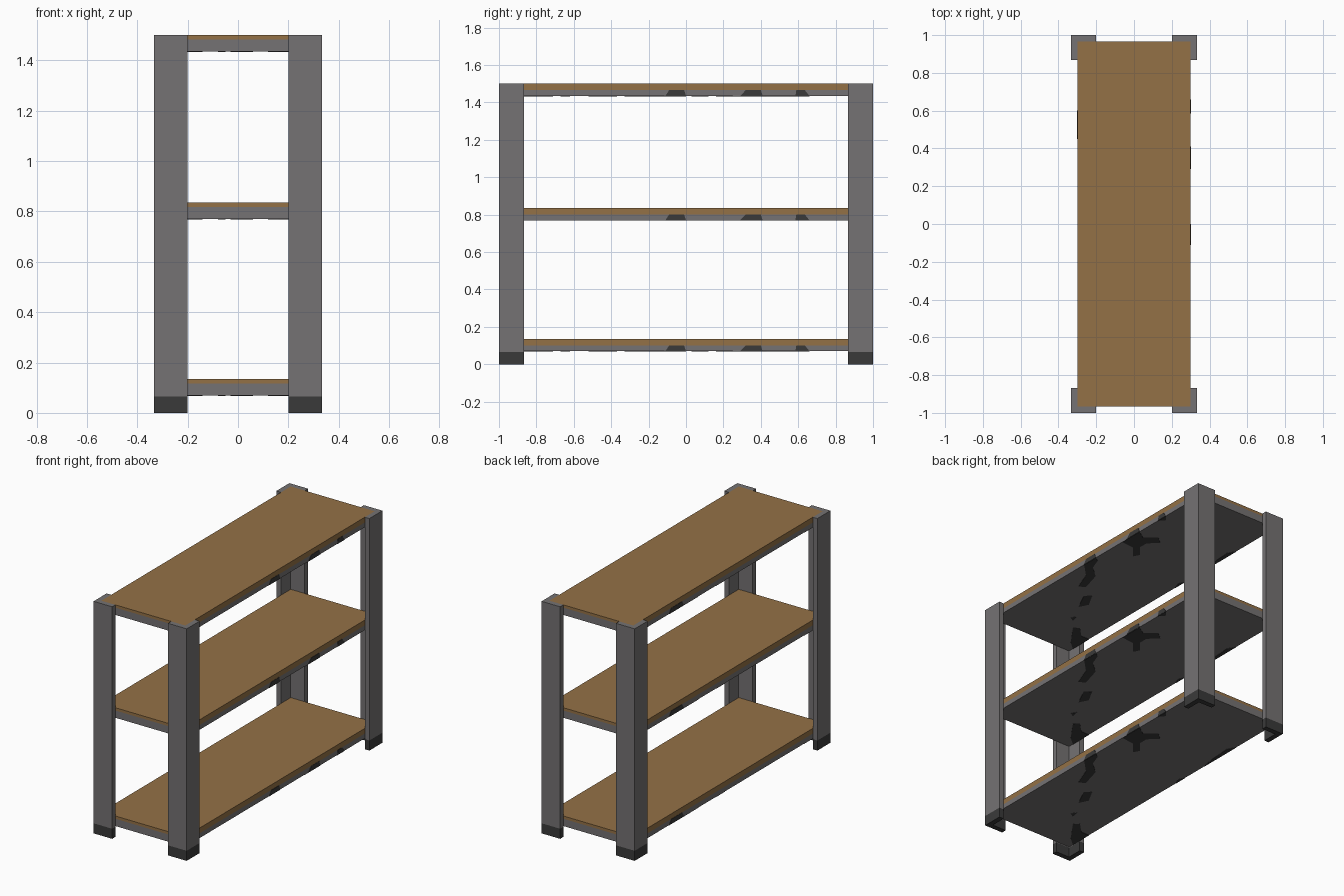
import bpy, bmesh
from mathutils import Vector

if "Cube" in bpy.data.objects:
    bpy.data.objects.remove(bpy.data.objects["Cube"])


def material(name, rgb):
    m = bpy.data.materials.new(name)
    lin = [((c / 255 + 0.055) / 1.055) ** 2.4 for c in rgb]
    m.diffuse_color = (*lin, 1)
    m.use_nodes = True
    m.node_tree.nodes["Principled BSDF"].inputs["Base Color"].default_value = m.diffuse_color
    return m


GREY = material("grey metal", (117, 114, 115))
WOOD = material("brown wood", (148, 113, 70))
DARK = material("dark rubber", (58, 58, 58))


def finish(bm, name, *mats):
    bmesh.ops.recalc_face_normals(bm, faces=bm.faces)
    me = bpy.data.meshes.new(name)
    bm.to_mesh(me)
    bm.free()
    for m in mats:
        me.materials.append(m)
    ob = bpy.data.objects.new(name, me)
    bpy.context.collection.objects.link(ob)
    return ob


def add_prism(bm, pts, offset):
    """Extrude a flat outline of 3D points along an offset."""
    f = bm.faces.new([bm.verts.new(p) for p in pts])
    r = bmesh.ops.extrude_face_region(bm, geom=[f], use_keep_orig=True)
    vs = [v for v in r["geom"] if isinstance(v, bmesh.types.BMVert)]
    bmesh.ops.translate(bm, verts=vs, vec=Vector(offset))


# Corner posts: L-shaped angle profile with a dark foot
X, Y, ARM, T = 0.333, 1.0, 0.133, 0.033
L = [(X, Y), (X - ARM, Y), (X - ARM, Y - T), (X - T, Y - T),
     (X - T, Y - ARM), (X, Y - ARM)]
for sx, side in ((-1, "left"), (1, "right")):
    for sy, end in ((-1, "front"), (1, "back")):
        for part, z0, z1, mat in (("foot", 0, 0.065, DARK), ("post", 0.065, 1.5, GREY)):
            bm = bmesh.new()
            add_prism(bm, [(sx * x, sy * y, z0) for x, y in L], (0, 0, z1 - z0))
            finish(bm, f"{end}_{side}_{part}", mat)

# Dark worn patches: (y bottom from, to, y top from, to) on the shelf edges
EDGE = {1: [(-0.11, 0.0, -0.09, -0.01), (0.29, 0.41, 0.32, 0.40), (0.585, 0.66, 0.59, 0.635)],
        -1: [(0.45, 0.6, 0.47, 0.58)]}
# Outlines of worn patches on the shelf undersides
UNDER = [
    [(0.3, 0.25), (0.3, 0.41), (0.24, 0.37), (0.17, 0.43), (0.12, 0.39),
     (0.18, 0.33), (0.18, 0.27), (0.12, 0.2), (0.14, 0.16), (0.21, 0.24)],
    [(0.3, -0.11), (0.3, 0.0), (0.27, -0.02), (0.24, -0.1), (0.16, -0.17),
     (0.12, -0.31), (0.16, -0.33), (0.21, -0.2)],
    [(0.06, -0.4), (0.02, -0.37), (-0.03, -0.46), (0.0, -0.52)],
    [(-0.07, -0.62), (-0.05, -0.65), (-0.08, -0.67)],
    [(-0.14, -0.74), (-0.17, -0.71), (-0.24, -0.78), (-0.3, -0.78),
     (-0.3, -0.93), (-0.24, -0.88)],
    [(0.3, 0.585), (0.3, 0.66), (0.27, 0.62)],
    [(-0.3, 0.3), (-0.3, 0.6), (-0.27, 0.55), (-0.28, 0.4)],
    [(-0.3, 0.03), (-0.3, 0.12), (-0.28, 0.08)],
]

HX, HY, H, E = 0.3, 0.967, 0.065, 0.002
for name, top in (("bottom", 0.135), ("middle", 0.835), ("top", 1.5)):
    z = top - H
    # Shelf: wooden top on a grey tray; the wood band is deeper on the long sides
    bm = bmesh.new()
    add_prism(bm, [(-HX, -HY, z), (HX, -HY, z), (HX, HY, z), (-HX, HY, z)], (0, 0, H))
    for d in (0.034, 0.018):
        bmesh.ops.bisect_plane(bm, geom=bm.verts[:] + bm.edges[:] + bm.faces[:],
                               plane_co=(0, 0, top - d), plane_no=(0, 0, 1))
    bmesh.ops.recalc_face_normals(bm, faces=bm.faces)
    for f in bm.faces:
        band = 0.034 if abs(f.normal.x) > 0.5 else 0.018
        f.material_index = int(f.calc_center_median().z > top - band)
    finish(bm, f"{name}_shelf", GREY, WOOD)

    # Worn patches as thin plates
    bm = bmesh.new()
    for s, rows in EDGE.items():
        for a, b, c, d in rows:
            x = s * HX
            add_prism(bm, [(x, a, z), (x, b, z), (x, d, z + 0.031), (x, c, z + 0.031)],
                      (s * E, 0, 0))
    for pts in UNDER:
        add_prism(bm, [(x, y, z) for x, y in pts], (0, 0, -E))
    finish(bm, f"{name}_shelf_worn_patches", DARK)
